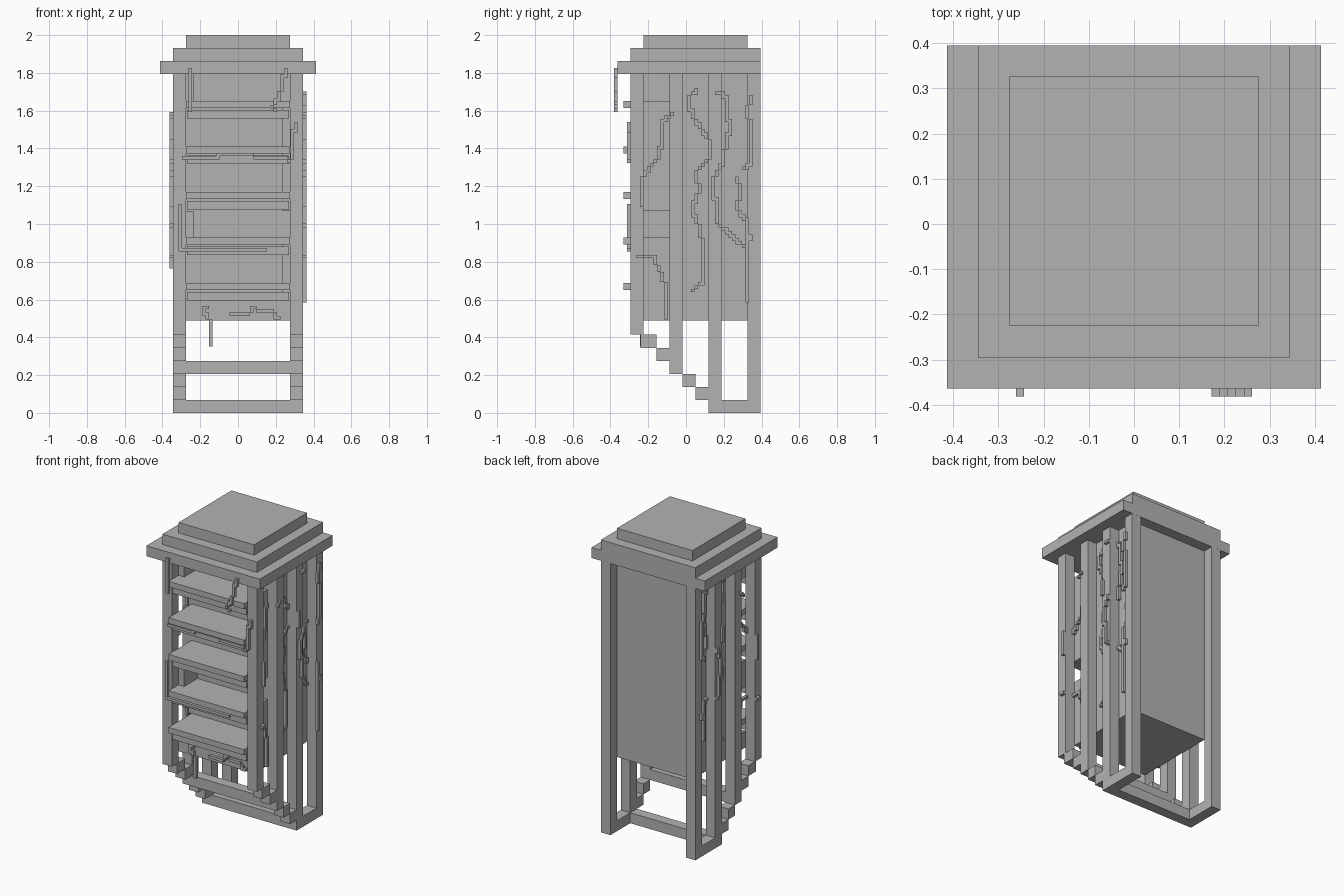
import bpy, bmesh, math
from mathutils import Vector

cube = bpy.data.objects.get("Cube")
if cube:
    bpy.data.objects.remove(cube, do_unlink=True)

stone = bpy.data.materials.new("grey_stone")
stone.use_nodes = True
stone.diffuse_color = (0.45, 0.45, 0.45, 1)
bsdf = next(n for n in stone.node_tree.nodes if n.type == 'BSDF_PRINCIPLED')
bsdf.inputs["Base Color"].default_value = stone.diffuse_color
bsdf.inputs["Roughness"].default_value = 0.9

U = 2 / 29            # building block size
V = 0.018             # vine thickness
OUT, INN = 5 * U, 4 * U
FRONT, BACK = -0.295, 0.395


def build(name, boxes):
    """One object made of axis-aligned boxes ((x0, x1), (y0, y1), (z0, z1))."""
    bm = bmesh.new()
    for spans in boxes:
        made = bmesh.ops.create_cube(bm, size=1)["verts"]
        for v in made:
            v.co = Vector([(a + b) / 2 + c * (b - a)
                           for (a, b), c in zip(spans, v.co)])
    mesh = bpy.data.meshes.new(name)
    bm.to_mesh(mesh)
    bm.free()
    mesh.materials.append(stone)
    ob = bpy.data.objects.new(name, mesh)
    bpy.context.collection.objects.link(ob)
    return ob


# Stepped roof, flush at the back
build("roof_eave", [((-6 * U, 6 * U), (FRONT - U, BACK), (26 * U, 27 * U))])
build("roof_middle", [((-OUT, OUT), (FRONT, BACK), (27 * U, 28 * U))])
build("roof_cap", [((-INN, INN), (FRONT + U, BACK - U), (28 * U, 2))])

# Corner and side posts: start depth in blocks, bottom in blocks
POSTS = [(0, 6), (3, 3), (6, 0), (9, 0)]
# Stepped feet: start depth, end depth, bottom (all in blocks)
STEPS = [(0.8, 2, 5), (2, 3, 4), (4, 5, 2), (5, 6, 1), (6, 10, 0)]
for side, s in (("left", 1), ("right", -1)):
    xs = tuple(sorted((s * INN, s * OUT)))
    for i, (d, low) in enumerate(POSTS):
        build(f"{side}_post_{i + 1}",
              [(xs, (FRONT + d * U, FRONT + (d + 1) * U), (low * U, 26 * U))])
    build(f"{side}_stepped_foot",
          [(xs, (FRONT + a * U, FRONT + b * U), (z * U, (z + 1) * U))
           for a, b, z in STEPS])

# Cross bars between the feet
for name, d, z in (("upper_cross_bar", 3, 3), ("lower_cross_bar", 6, 0)):
    build(name, [((-INN, INN), (FRONT + d * U, FRONT + (d + 1) * U),
                  (z * U, (z + 1) * U))])

# Inner cabinet with a sill and partial cheeks beside the shelves
MID = FRONT + 3 * U
LIP = FRONT + U
BASE = 0.49
build("cabinet", [((-INN, INN), (MID, BACK - U), (BASE, 26 * U))])
build("cabinet_sill", [((-INN, INN), (LIP, MID), (BASE, 0.6))])
build("left_cheek", [((0.235, INN), (LIP, MID), (a, b))
                     for a, b in ((0.6, 0.9), (1.07, 1.62))])
build("right_cheek", [((-INN, -0.235), (LIP, MID), (a, b))
                      for a, b in ((0.9, 1.07), (1.62, 26 * U))])

# Shelves with a lower rail under each front edge
for i in range(5):
    z = 0.65 + i * 0.241
    build(f"shelf_{i + 1}", [((-INN, INN), (-0.33, MID), (z, z + 0.037))])
    build(f"shelf_rail_{i + 1}",
          [((-0.27, 0.27), (FRONT, FRONT + 0.05), (z - 0.055, z - 0.01))])


def cells(path):
    """Grid cells of a stepped line through the path."""
    found = []
    for p, q in zip(path, path[1:]):
        p, q = Vector(p), Vector(q)
        n = max(1, math.ceil((q - p).length / (V * 0.6)))
        for k in range(n + 1):
            c = p.lerp(q, k / n)
            key = (round(c.x / V), round(c.y / V))
            if key not in found:
                found.append(key)
    return [(a * V, b * V) for a, b in found]


def span(c):
    return (c - V / 2, c + V / 2)


def on_post(y):
    return any(FRONT + d * U - 0.01 <= y <= FRONT + (d + 1) * U + 0.01
               for d, low in POSTS)


# Vines climbing the sides, resting on posts or on the cabinet wall (y, z)
SIDE_VINES = [
    [(-.07, 1.58), (-.12, 1.55), (-.14, 1.36), (-.23, 1.25), (-.24, 1.09)],
    [(-.25, .83), (-.17, .83), (-.11, .68), (-.11, .5)],
    [(.06, 1.71), (.02, 1.67), (.03, 1.58), (.13, 1.43), (.13, 1.35),
     (.05, 1.28), (.07, 1.18), (.03, 1.08), (.08, .95), (.09, .7), (.04, .65)],
    [(.16, 1.69), (.21, 1.68), (.23, 1.5), (.19, 1.32), (.14, 1.23),
     (.17, 1.0), (.31, .88), (.35, .93)],
    [(.35, 1.67), (.32, 1.6), (.35, 1.5), (.34, 1.32), (.31, 1.3)],
    [(.27, 1.25), (.29, 1.18), (.27, 1.08), (.32, 1.02), (.33, .6)],
]
for side, s in (("left", 1), ("right", -1)):
    for i, path in enumerate(SIDE_VINES):
        boxes = []
        for y, z in cells(path):
            post = on_post(y)
            if s < 0 and post and not 0.77 < z < 1.6:
                continue
            x = OUT if post else INN
            boxes.append((tuple(sorted((s * x, s * (x + V)))), span(y), span(z)))
        build(f"{side}_vine_{i + 1}", boxes)

# Vines on the front: face depth, then (x, z) path
FRONT_VINES = [
    (FRONT, [(-.29, 1.35), (-.15, 1.35), (-.1, 1.36), (.08, 1.36), (.27, 1.34)]),
    (FRONT, [(-.3, 1.09), (-.3, .87), (-.2, .86), (-.1, .87), (.15, .86)]),
    (FRONT, [(.31, 1.53), (.29, 1.48), (.28, 1.35)]),
    (LIP, [(-.17, .56), (-.18, .53), (-.15, .49), (-.15, .36)]),
    (LIP, [(-.03, .53), (.06, .53), (.08, .55), (.18, .54), (.21, .5)]),
    (FRONT - U, [(-.25, 1.82), (-.25, 1.61)]),
    (FRONT - U, [(.25, 1.82), (.22, 1.68), (.18, 1.62), (.2, 1.6)]),
]
for i, (y, path) in enumerate(FRONT_VINES):
    build(f"front_vine_{i + 1}",
          [(span(x), (y - V, y), span(z)) for x, z in cells(path)])
